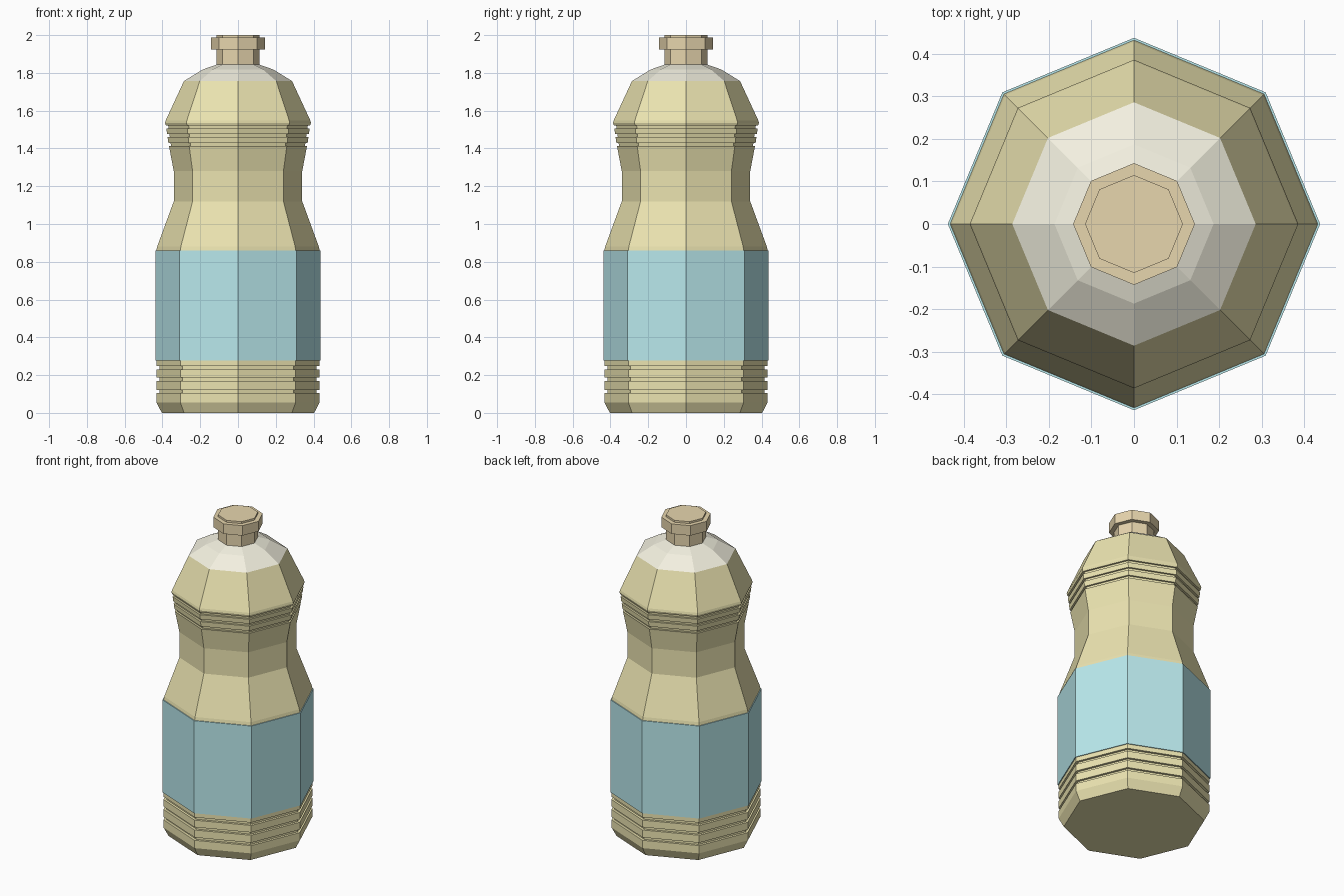
import bpy, bmesh
from math import cos, sin, pi

if "Cube" in bpy.data.objects:
    bpy.data.objects.remove(bpy.data.objects["Cube"])

SIDES = 8


def material(name, color):
    m = bpy.data.materials.new(name)
    m.diffuse_color = (*color, 1)
    m.use_nodes = True
    m.node_tree.nodes["Principled BSDF"].inputs["Base Color"].default_value = m.diffuse_color
    return m


def lathe(name, profile, mat, cap_bottom=True, cap_top=True):
    """Turn (radius, z) points into an eight-sided solid."""
    bm = bmesh.new()
    rings = [[bm.verts.new((r * cos(2 * pi * i / SIDES), r * sin(2 * pi * i / SIDES), z))
              for i in range(SIDES)] for r, z in profile]
    for a, b in zip(rings, rings[1:]):
        for i in range(SIDES):
            j = (i + 1) % SIDES
            bm.faces.new((a[i], a[j], b[j], b[i]))
    if cap_bottom:
        bm.faces.new(rings[0][::-1])
    if cap_top:
        bm.faces.new(rings[-1])
    me = bpy.data.meshes.new(name)
    bm.to_mesh(me)
    bm.free()
    me.materials.append(mat)
    ob = bpy.data.objects.new(name, me)
    bpy.context.collection.objects.link(ob)
    return ob


def grooves(centres, r0, slope, z0, depth, half):
    """Profile points for square grooves cut in a sloped wall."""
    pts = []
    for z in centres:
        lo, hi = z - half, z + half
        ra, rb = r0 + slope * (lo - z0), r0 + slope * (hi - z0)
        pts += [(ra, lo), (ra - depth, lo), (rb - depth, hi), (rb, hi)]
    return pts


oil = material("oil_yellow", (0.84, 0.78, 0.44))
cream = material("cream", (0.89, 0.87, 0.74))
blue = material("label_blue", (0.49, 0.82, 0.85))
tan = material("cap_tan", (0.80, 0.67, 0.42))

# Body: ribbed foot, waist, ribbed chest and shoulder
body = [(0.403, 0), (0.432, 0.055)]
body += grooves([0.113, 0.178, 0.24], 0.432, 0, 0, 0.016, 0.009)
body += [(0.432, 0.275), (0.432, 0.86), (0.428, 0.88), (0.34, 1.12), (0.34, 1.28), (0.364, 1.405)]
body += grooves([1.42, 1.468, 1.514], 0.366, 0.14, 1.41, 0.012, 0.008)
body += [(0.386, 1.535), (0.383, 1.548), (0.286, 1.757)]
lathe("bottle_body", body, oil, cap_top=False)

# Pale shoulder dome
lathe("shoulder_dome", [(0.286, 1.757), (0.187, 1.818), (0.11, 1.845)], cream, cap_bottom=False)

# Label wrapped around the belly
lathe("label", [(0.431, 0.277), (0.4375, 0.277), (0.4375, 0.86), (0.431, 0.86)],
      blue, cap_bottom=False, cap_top=False)

# Neck and cap with raised disc
lathe("cap", [(0.115, 1.838), (0.115, 1.925), (0.143, 1.925), (0.143, 1.988),
              (0.115, 1.988), (0.115, 2.0)], tan)
